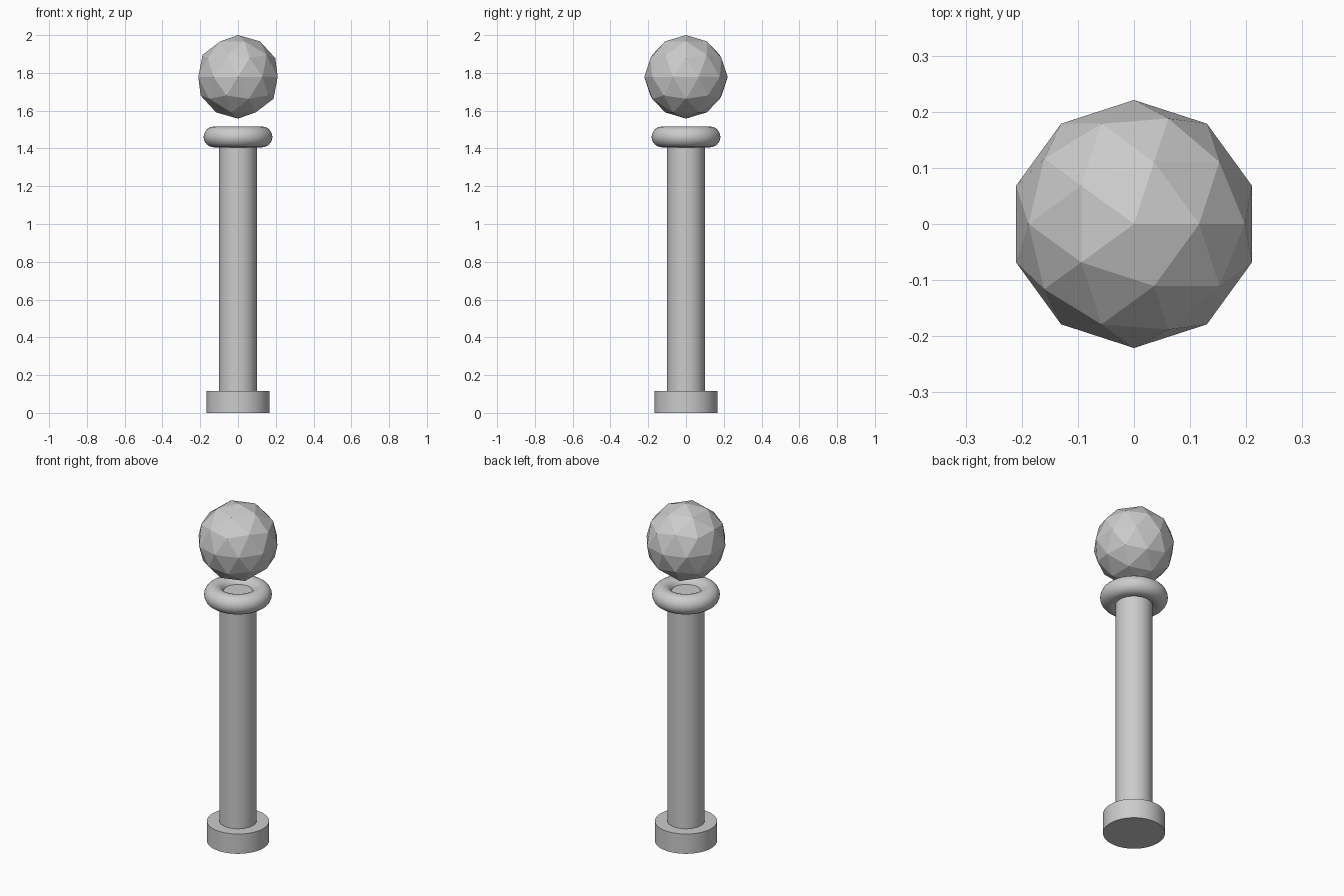
import bpy
import math

if "Cube" in bpy.data.objects:
    bpy.data.objects.remove(bpy.data.objects["Cube"])


def finish(name, smooth=True):
    ob = bpy.context.object
    ob.name = name
    if smooth:
        bpy.ops.object.shade_smooth_by_angle(angle=math.radians(35))
    return ob


def cylinder(name, radius, z0, z1):
    bpy.ops.mesh.primitive_cylinder_add(
        vertices=48, radius=radius, depth=z1 - z0, location=(0, 0, (z0 + z1) / 2))
    return finish(name)


# Round foot and plain shaft (its top shows inside the collar)
cylinder("base", 0.167, 0.0, 0.117)
cylinder("shaft", 0.1, 0.1, 1.483)

# Ring-shaped collar around the top of the shaft
bpy.ops.mesh.primitive_torus_add(
    major_radius=0.127, minor_radius=0.055, major_segments=64, minor_segments=24,
    location=(0, 0, 1.461))
finish("collar")

# Faceted ball floating above the collar
bpy.ops.mesh.primitive_ico_sphere_add(subdivisions=2, radius=0.221, location=(0, 0, 1.779))
finish("ball", smooth=False)
